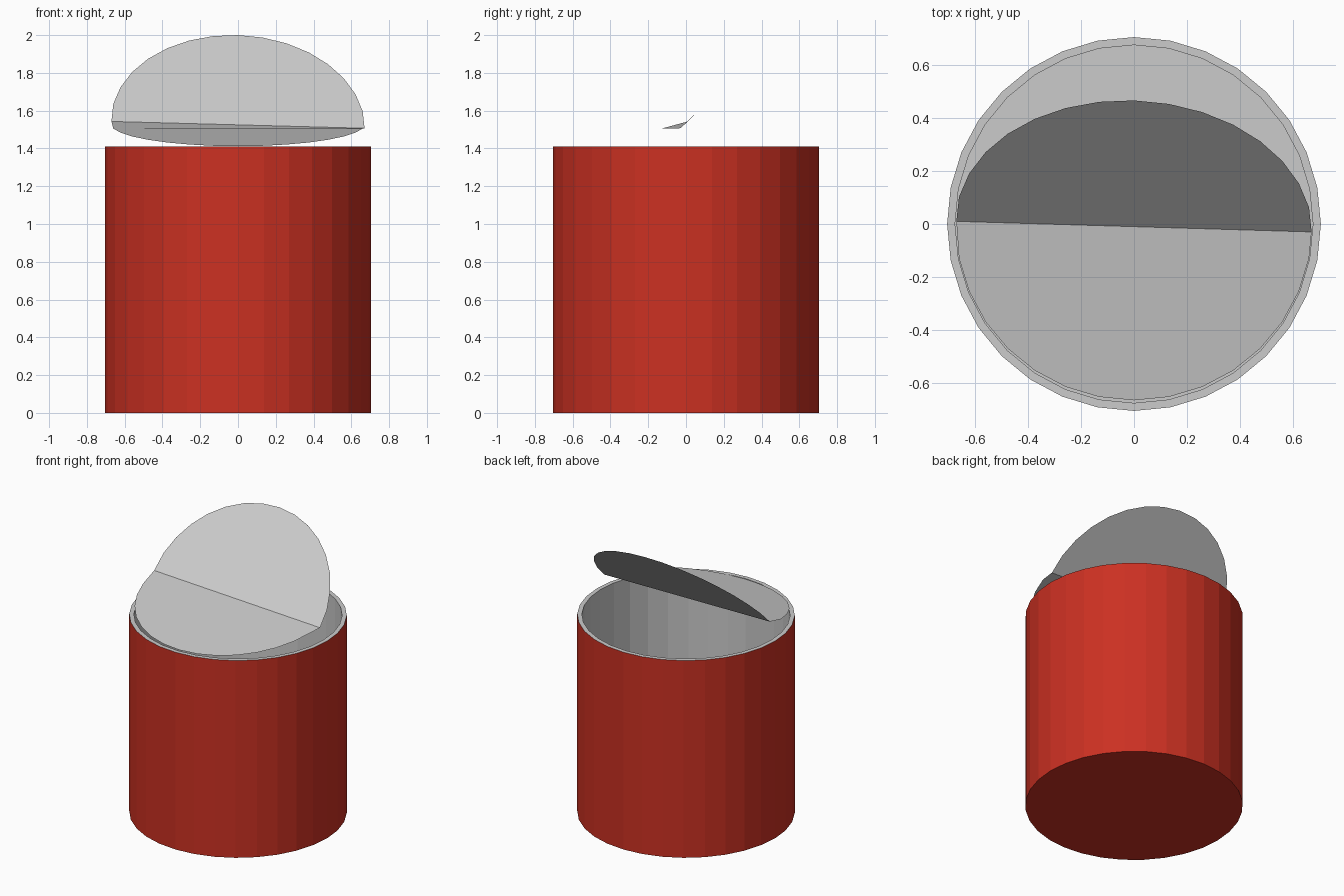
import bpy
from math import sin, cos, pi

if "Cube" in bpy.data.objects:
    bpy.data.objects.remove(bpy.data.objects["Cube"])

SIDES = 32
R_OUT, R_IN, HEIGHT, FLOOR = 0.705, 0.675, 1.41, 0.03


def add_mesh(name, verts, faces, color=None):
    mesh = bpy.data.meshes.new(name)
    mesh.from_pydata(verts, [], faces)
    ob = bpy.data.objects.new(name, mesh)
    bpy.context.collection.objects.link(ob)
    if color:
        mat = bpy.data.materials.new(name + "_paint")
        mat.diffuse_color = color
        mat.use_nodes = True
        mat.node_tree.nodes["Principled BSDF"].inputs["Base Color"].default_value = mat.diffuse_color
        mesh.materials.append(mat)
    return ob


def ring(r, z):
    return [(r * cos(2 * pi * i / SIDES), r * sin(2 * pi * i / SIDES), z)
            for i in range(SIDES)]


def bands(count):
    # quads joining consecutive rings
    return [(k * SIDES + i, k * SIDES + (i + 1) % SIDES,
             (k + 1) * SIDES + (i + 1) % SIDES, (k + 1) * SIDES + i)
            for k in range(count - 1) for i in range(SIDES)]


# Painted outer wall and base
add_mesh("can_body", ring(R_OUT, 0) + ring(R_OUT, HEIGHT),
         bands(2) + [tuple(reversed(range(SIDES)))], (0.6, 0.03, 0.016, 1))

# Bare metal rim, inner wall and floor
add_mesh("can_liner", ring(R_OUT, HEIGHT) + ring(R_IN, HEIGHT) + ring(R_IN, FLOOR),
         bands(3) + [tuple(range(2 * SIDES, 3 * SIDES))])

# Cut lid, creased across the middle: back half at 45 degrees, front half shallow
lid = []
half = SIDES // 2
for i in range(SIDES):
    a = 2 * pi * i / SIDES
    x, y = 0.673 * cos(a), 0.673 * sin(a)
    if i == 0:
        lid.append((0.67, -0.03, 1.507))
    elif i == half:
        lid.append((-0.67, 0.01, 1.543))
    elif i < half:
        yb = -0.01 - 0.02 * cos(a) + 0.476 * sin(a)
        lid.append((x, yb, yb + 1.534))
    else:
        yf = y * 0.988
        lid.append((x, yf, 1.412 + 0.174 * (yf + 0.665)))
add_mesh("bent_lid", lid,
         [tuple(range(half + 1)), tuple(range(half, SIDES)) + (0,)])
